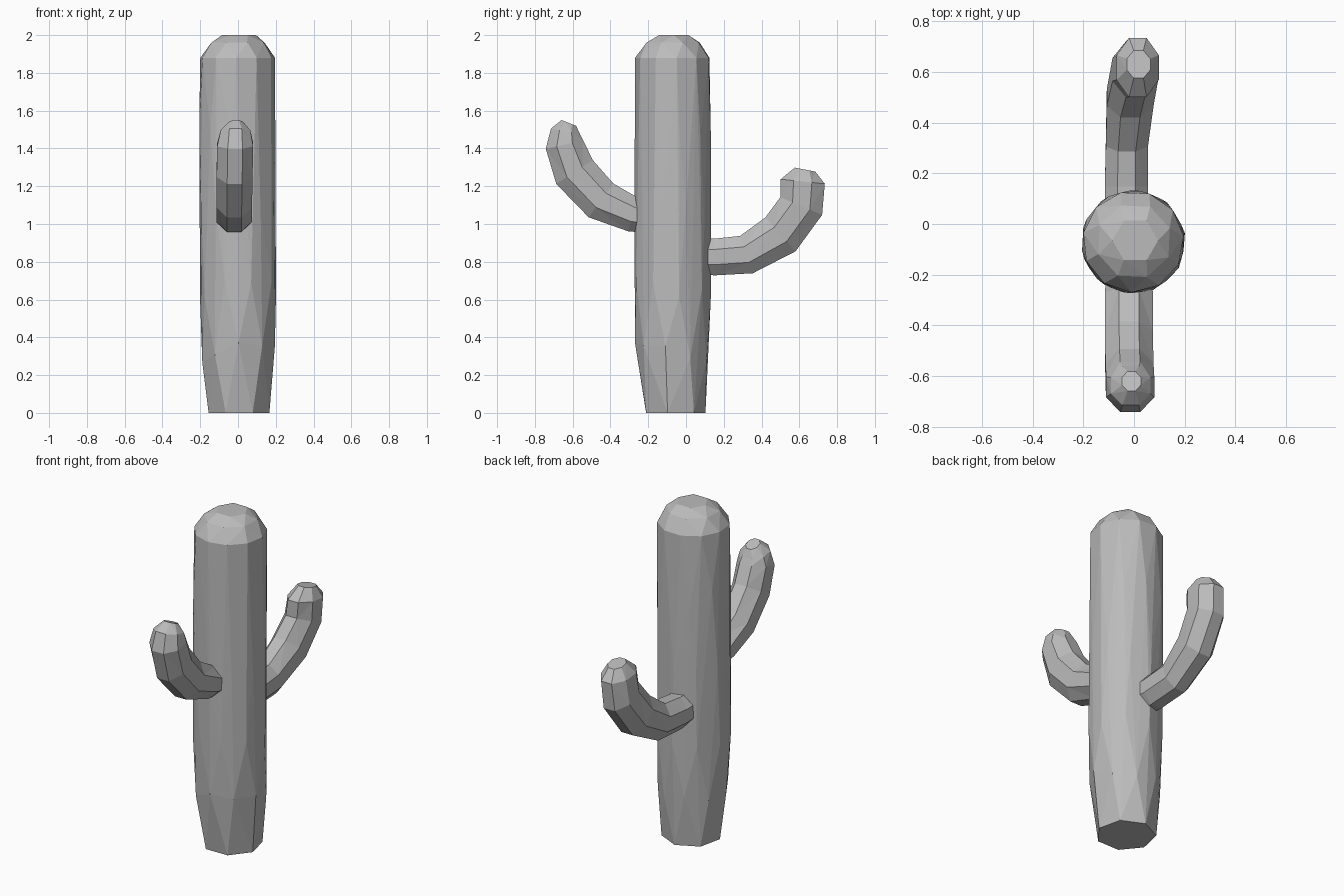
import bpy, bmesh, random
from math import sin, cos, pi, radians
from mathutils import Vector

random.seed(4)
old = bpy.data.objects.get("Cube")
if old:
    bpy.data.objects.remove(old, do_unlink=True)

grey = bpy.data.materials.new("plain_grey")
grey.use_nodes = True
colour = (0.5, 0.5, 0.5, 1)
grey.diffuse_color = colour
grey.node_tree.nodes["Principled BSDF"].inputs["Base Color"].default_value = colour


def finish(bm, name):
    bmesh.ops.recalc_face_normals(bm, faces=bm.faces)
    mesh = bpy.data.meshes.new(name)
    bm.to_mesh(mesh)
    bm.free()
    mesh.materials.append(grey)
    obj = bpy.data.objects.new(name, mesh)
    bpy.context.collection.objects.link(obj)
    return obj


def trunk(rings):
    """Faceted convex column through rings of (z, radius, sides, turn, x, y)."""
    bm = bmesh.new()
    for z, r, sides, turn, x, y in rings:
        for i in range(sides):
            a = radians(turn) + 2 * pi * i / sides
            lift = random.uniform(-0.06, 0.06) if 0.3 < z < 1.8 else 0
            bm.verts.new((x + r * cos(a), y + r * sin(a), z + lift))
    hull = bmesh.ops.convex_hull(bm, input=bm.verts)
    spare = set(hull["geom_interior"] + hull["geom_unused"])
    bmesh.ops.delete(bm, geom=[v for v in spare if isinstance(v, bmesh.types.BMVert)],
                     context="VERTS")
    return finish(bm, "trunk")


def arm(name, path, sides=8):
    """Bent limb through (x, y, z, width radius, depth radius), with a blunt tip."""
    bm = bmesh.new()
    points = [Vector(p[:3]) for p in path]
    loops = []
    for k, (x, y, z, wide, deep) in enumerate(path):
        along = (points[min(k + 1, len(points) - 1)] - points[max(k - 1, 0)])
        along.x = 0
        side = Vector((1, 0, 0))
        up = along.normalized().cross(side)
        loop = []
        for i in range(sides):
            a = 2 * pi * (i + 0.5) / sides
            loop.append(bm.verts.new(points[k] + side * wide * cos(a) + up * deep * sin(a)))
        loops.append(loop)
    for a, b in zip(loops, loops[1:]):
        for i in range(sides):
            j = (i + 1) % sides
            bm.faces.new((a[i], a[j], b[j], b[i]))
    bm.faces.new(loops[0])
    bm.faces.new(loops[-1])
    bmesh.ops.triangulate(bm, faces=[f for f in bm.faces if len(f.verts) == 4],
                          quad_method="SHORT_EDGE")
    return finish(bm, name)


# Trunk with tapered foot and rounded crown
trunk([
    (0.0, 0.165, 7, 39, 0.005, -0.062),
    (0.32, 0.195, 9, 30, 0.003, -0.075),
    (0.65, 0.204, 9, 10, 0.0, -0.072),
    (1.05, 0.203, 10, 20, -0.005, -0.07),
    (1.5, 0.203, 10, 10, -0.005, -0.07),
    (1.88, 0.2, 11, 6, -0.003, -0.07),
    (1.96, 0.15, 8, 20, 0.0, -0.068),
    (2.0, 0.09, 6, 0, 0.005, -0.065),
])

# Front arm, set higher
arm("front_arm", [
    (-0.02, -0.14, 1.03, 0.095, 0.09),
    (-0.02, -0.28, 1.05, 0.102, 0.1),
    (-0.02, -0.45, 1.125, 0.102, 0.12),
    (-0.018, -0.59, 1.275, 0.103, 0.125),
    (-0.015, -0.643, 1.42, 0.103, 0.11),
    (-0.013, -0.638, 1.49, 0.085, 0.085),
    (-0.01, -0.62, 1.535, 0.04, 0.045),
])

# Back arm, set lower
arm("back_arm", [
    (-0.03, 0.0, 0.83, 0.09, 0.1),
    (-0.03, 0.15, 0.825, 0.092, 0.105),
    (-0.028, 0.32, 0.838, 0.09, 0.113),
    (-0.015, 0.5, 0.945, 0.1, 0.13),
    (0.005, 0.61, 1.095, 0.097, 0.13),
    (0.015, 0.618, 1.225, 0.09, 0.127),
    (0.018, 0.63, 1.288, 0.05, 0.06),
])
